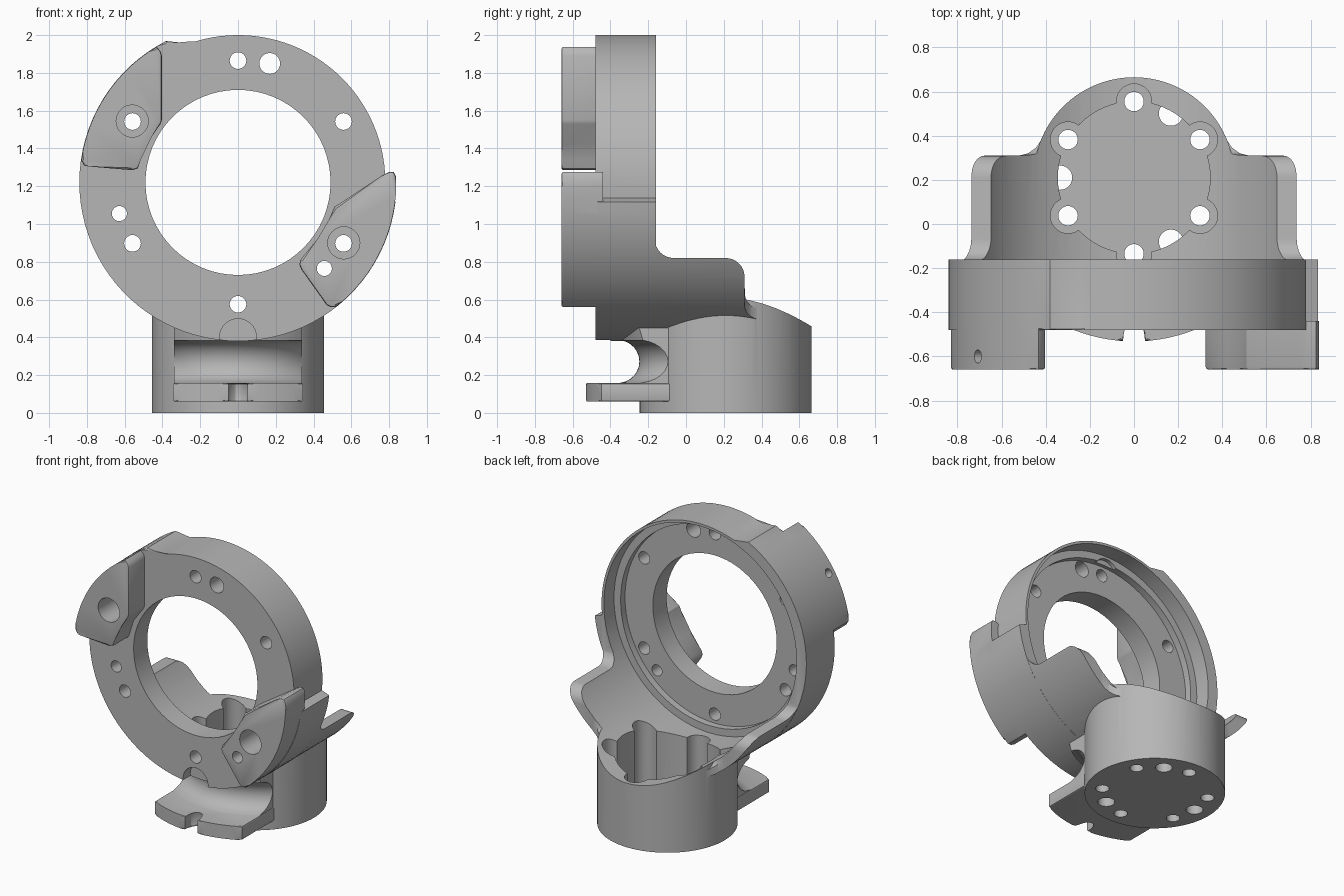
import bpy, bmesh, math
from mathutils import Vector, Matrix

cube = bpy.data.objects.get("Cube")
if cube:
    bpy.data.objects.remove(cube, do_unlink=True)

grey = bpy.data.materials.new("machined_grey")
grey.use_nodes = True
COL = (0.47, 0.47, 0.47, 1)
grey.diffuse_color = COL
grey.node_tree.nodes["Principled BSDF"].inputs["Base Color"].default_value = COL

RZ = 1.22      # ring axis height
CY = 0.21      # cup axis position
R_OUT, R_TOP, R_IN = 0.84, 0.78, 0.762
PLACE = {"x": lambda a, b, t: (t, a, b),
         "y": lambda a, b, t: (a, t, b),
         "z": lambda a, b, t: (a, b, t)}


def finish(name, bm):
    bmesh.ops.recalc_face_normals(bm, faces=bm.faces)
    me = bpy.data.meshes.new(name)
    bm.to_mesh(me)
    bm.free()
    me.materials.append(grey)
    ob = bpy.data.objects.new(name, me)
    bpy.context.scene.collection.objects.link(ob)
    return ob


def prism(name, pts, axis, lo, hi, bevel=0, both=False):
    """Extrude an outline along an axis; optionally chamfer the low (or both) rims."""
    bm = bmesh.new()
    low, high = ([bm.verts.new(PLACE[axis](a, b, t)) for a, b in pts] for t in (lo, hi))
    caps = [bm.faces.new(low), bm.faces.new(high)]
    n = len(pts)
    for i in range(n):
        j = (i + 1) % n
        bm.faces.new((low[i], low[j], high[j], high[i]))
    if bevel:
        edges = set(caps[0].edges) | (set(caps[1].edges) if both else set())
        bmesh.ops.bevel(bm, geom=list(edges), offset=bevel, segments=2,
                        profile=0.5, affect="EDGES")
    return finish(name, bm)


def arc(cx, cy, r, a0, a1, n):
    return [(cx + r * math.cos(math.radians(a0 + (a1 - a0) * i / n)),
             cy + r * math.sin(math.radians(a0 + (a1 - a0) * i / n))) for i in range(n + 1)]


def disc(name, cx, cy, r, axis, lo, hi, n=28, bevel=0):
    return prism(name, arc(cx, cy, r, 0, 360, n)[:-1], axis, lo, hi, bevel)


def combine(ob, other, op):
    """Boolean with another solid, bake it and drop the helper."""
    mod = ob.modifiers.new("bool", "BOOLEAN")
    mod.operation, mod.object, mod.solver = op, other, "EXACT"
    dg = bpy.context.evaluated_depsgraph_get()
    me = bpy.data.meshes.new_from_object(ob.evaluated_get(dg))
    ob.modifiers.clear()
    ob.data = me
    bpy.data.objects.remove(other, do_unlink=True)


def mirrored(half):
    return half + [(-x, y) for x, y in reversed(half)]


# Ring: large radius round the left, bottom and lower right, smaller at the upper right
outline = arc(0, RZ, R_OUT, 117, 353, 60) + arc(0, RZ, R_TOP, 354, 470, 36)
body = prism("ring_bracket", outline, "y", -0.48, -0.16, 0.012)

# Cradle reaching back from the lower ring: cylinder trimmed by side and plan outlines
cradle = disc("cradle", 0, RZ, R_OUT - 0.001, "y", -0.3, 0.6, 96)
side = ([(-0.4, 0.2), (-0.4, 1.0), (-0.165, 1.0)] + arc(-0.065, 0.92, 0.1, 180, 270, 8)
        + arc(0.21, 0.72, 0.1, 90, 0, 8) + [(0.312, 0.62)]
        + arc(0.39, 0.63, 0.078, 180, 250, 5) + [(0.5, 0.53), (0.5, 0.2)])
combine(cradle, prism("side_trim", side, "x", -1, 1), "INTERSECT")
plan = [(0.9, -0.4), (0.9, 0.31), (0.52, 0.31), (0.48, 0.32), (0.445, 0.345), (0.41, 0.395)]
combine(cradle, prism("plan_trim", mirrored(plan), "z", 0, 1.2), "INTERSECT")
combine(body, cradle, "UNION")

# Round cup
combine(body, disc("cup", 0, CY, 0.455, "z", 0, 0.66, 80, 0.012), "UNION")

# Front tab with curved edge and centre slot
half = [(0.345, -0.02)] + arc(0, CY, 0.742, -62.3, -86.2, 10)
half += [(0.049, -0.46), (0.035, -0.435), (0.012, -0.42)]
combine(body, prism("front_tab", mirrored(half), "z", 0.06, 0.157, 0.01, True), "UNION")

# Waisted neck between tab, cup and ring
bm = bmesh.new()
waist = [(0.4, 0.12), (0.57, 0.12), (0.57, 0.155)]
waist += arc(0.57, 0.272, 0.113, 262, 98, 12) + [(0.57, 0.45), (0.4, 0.45)]
face = bm.faces.new([bm.verts.new((0, CY - r, z)) for r, z in waist])
bmesh.ops.rotate(bm, verts=bm.verts, cent=(0, CY, 0),
                 matrix=Matrix.Rotation(math.radians(-52), 3, "Z"))
spun = bmesh.ops.spin(bm, geom=[face], cent=(0, CY, 0), axis=(0, 0, 1),
                      angle=math.radians(104), steps=32)
if face.is_valid and not any(len(e.link_faces) == 1 for e in face.edges):
    pass
else:
    bmesh.ops.holes_fill(bm, edges=[e for e in bm.edges if e.is_boundary], sides=0)
neck = finish("neck", bm)
box = [(0.34, -0.6), (0.34, 0.1)]
combine(neck, prism("neck_trim", mirrored(box), "z", 0.05, 0.6), "INTERSECT")
combine(body, neck, "UNION")

# Two raised pads on the ring face
left = arc(0, RZ, R_OUT - 0.002, 121, 172, 16)
left += [(-0.815, 1.31), (-0.795, 1.305), (-0.56, 1.285), (-0.53, 1.295), (-0.515, 1.34),
         (-0.49, 1.42), (-0.41, 1.53), (-0.403, 1.55), (-0.403, 1.89), (-0.41, 1.915)]
right = arc(0, RZ, R_OUT - 0.002, -52, 2, 16)
right += [(0.825, 1.275), (0.8, 1.275), (0.76, 1.255), (0.51, 1.09), (0.48, 1.02),
          (0.42, 0.92), (0.33, 0.81), (0.325, 0.785), (0.335, 0.76), (0.47, 0.57), (0.49, 0.56)]
for name, pts in (("upper_pad", left), ("lower_pad", right)):
    combine(body, prism(name, pts, "y", -0.66, -0.44, 0.012), "UNION")


# Bores of the ring
def drill(cx, cy, r, axis, lo, hi, n=28):
    combine(body, disc("drill", cx, cy, r, axis, lo, hi, n), "DIFFERENCE")


drill(0, RZ, 0.49, "y", -1, 0, 64)
drill(0, RZ, 0.71, "y", -0.325, 0, 80)
drill(0, RZ, R_IN, "y", -0.275, 1, 96)

# Bolt holes through the ring, two of them counterbored in the pads
for k in range(6):
    a = math.radians(30 + 60 * k)
    drill(0.645 * math.cos(a), RZ + 0.645 * math.sin(a), 0.044, "y", -1, 0)
for x, z, r in ((0.168, 1.85, 0.055), (-0.628, 1.055, 0.04), (0.457, 0.765, 0.04)):
    drill(x, z, r, "y", -1, -0.2)
for x, z in ((-0.56, 1.545), (0.56, 0.9)):
    drill(x, z, 0.085, "y", -1, -0.45)

# Relief inside the top rim and arch notch at the bottom
drill(0, 1.87, 0.095, "y", -0.3, 0)
drill(0, 0.4, 0.098, "y", -0.7, -0.4)

# Radial hole in the upper pad
bm = bmesh.new()
d = Vector((-0.845, 0, 0.535))
bmesh.ops.create_cone(bm, cap_ends=True, segments=20, radius1=0.03, radius2=0.03, depth=0.3,
                      matrix=Matrix.Translation(Vector((0, -0.6, RZ)) + d * 0.84)
                      @ d.to_track_quat("Z", "Y").to_matrix().to_4x4())
combine(body, finish("radial_drill", bm), "DIFFERENCE")

# Scalloped pocket of the cup with its floor holes
FLOOR = 0.1
drill(0, CY, 0.345, "z", FLOOR, 0.9, 64)
for k in range(6):
    a = math.radians(30 + 60 * k)
    x, y = 0.345 * math.cos(a), CY + 0.345 * math.sin(a)
    drill(x, y, 0.08, "z", FLOOR, 0.9)
    drill(x, y, 0.044, "z", -0.1, 0.3)
for k in range(3):
    a = math.radians(60 + 120 * k)
    drill(0.335 * math.cos(a), CY + 0.335 * math.sin(a), 0.055, "z", -0.1, FLOOR + 0.01)

# Smooth the curves, keep the machined edges
bpy.ops.object.select_all(action="DESELECT")
body.select_set(True)
bpy.context.view_layer.objects.active = body
bpy.ops.object.shade_smooth_by_angle(angle=math.radians(28))
